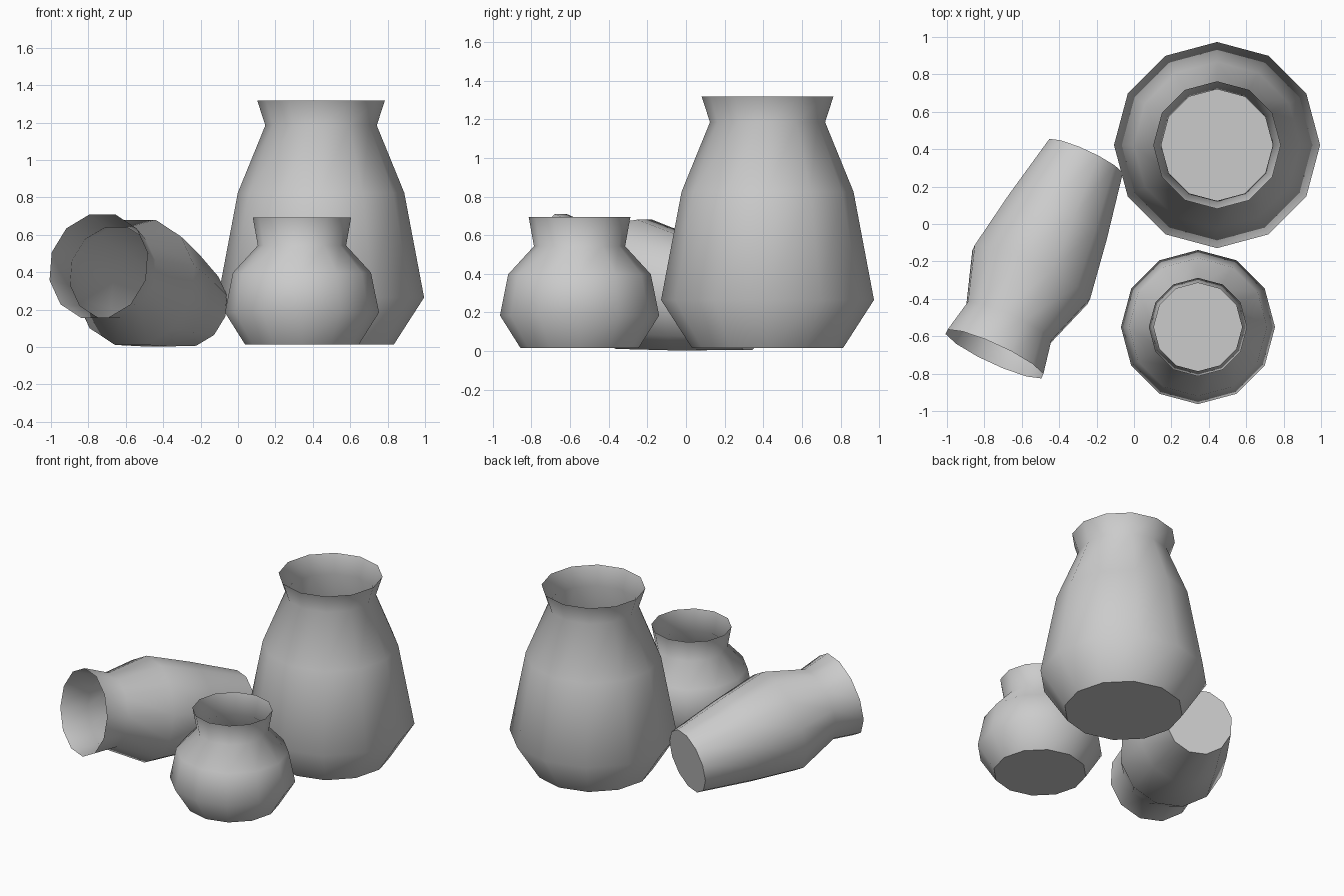
import bpy
import bmesh
import math
from mathutils import Vector, Matrix

SIDES = 12

if "Cube" in bpy.data.objects:
    bpy.data.objects.remove(bpy.data.objects["Cube"])

clay = bpy.data.materials.new("pale_grey_clay")
clay.use_nodes = True
colour = (0.6, 0.6, 0.6, 1)
clay.diffuse_color = colour
clay.node_tree.nodes["Principled BSDF"].inputs["Base Color"].default_value = colour


def make_pot(name, profile, base, axis=(0, 0, 1), turn=0):
    """Thin-walled open pot: rings of (radius, height) from base to lip."""
    bm = bmesh.new()
    rings = []
    for radius, height in profile:
        ring = []
        for i in range(SIDES):
            a = math.tau * i / SIDES + turn
            ring.append(bm.verts.new((radius * math.cos(a), radius * math.sin(a), height)))
        rings.append(ring)
    # smooth walls
    for low, high in zip(rings, rings[1:]):
        for i in range(SIDES):
            j = (i + 1) % SIDES
            bm.faces.new((low[i], low[j], high[j], high[i])).smooth = True
    # flat floor
    bm.faces.new(rings[0][::-1]).smooth = False
    for edge in bm.faces[:] and {e for f in bm.faces if not f.smooth for e in f.edges}:
        edge.smooth = False
    rotation = Vector(axis).to_track_quat('Z', 'Y').to_matrix().to_4x4()
    bm.transform(Matrix.Translation(base) @ rotation)
    mesh = bpy.data.meshes.new(name)
    bm.to_mesh(mesh)
    bm.free()
    mesh.materials.append(clay)
    pot = bpy.data.objects.new(name, mesh)
    bpy.context.collection.objects.link(pot)
    return pot


# tall jar: base, belly, shoulder, neck, lip
make_pot("tall_jar",
         [(0.39, 0), (0.551, 0.25), (0.445, 0.81), (0.298, 1.17), (0.341, 1.303)],
         (0.444, 0.422, 0.015))

# small round pot
make_pot("small_pot",
         [(0.305, 0), (0.412, 0.17), (0.369, 0.383), (0.236, 0.528), (0.263, 0.678)],
         (0.342, -0.551, 0.015))

# slim jar lying on its side, mouth tipped slightly up
make_pot("lying_jar",
         [(0.224, 0), (0.298, 0.37), (0.352, 0.70), (0.254, 0.99), (0.292, 1.176)],
         (-0.26, 0.355, 0.22), axis=(-0.413, -0.892, 0.18), turn=math.pi / SIDES)
